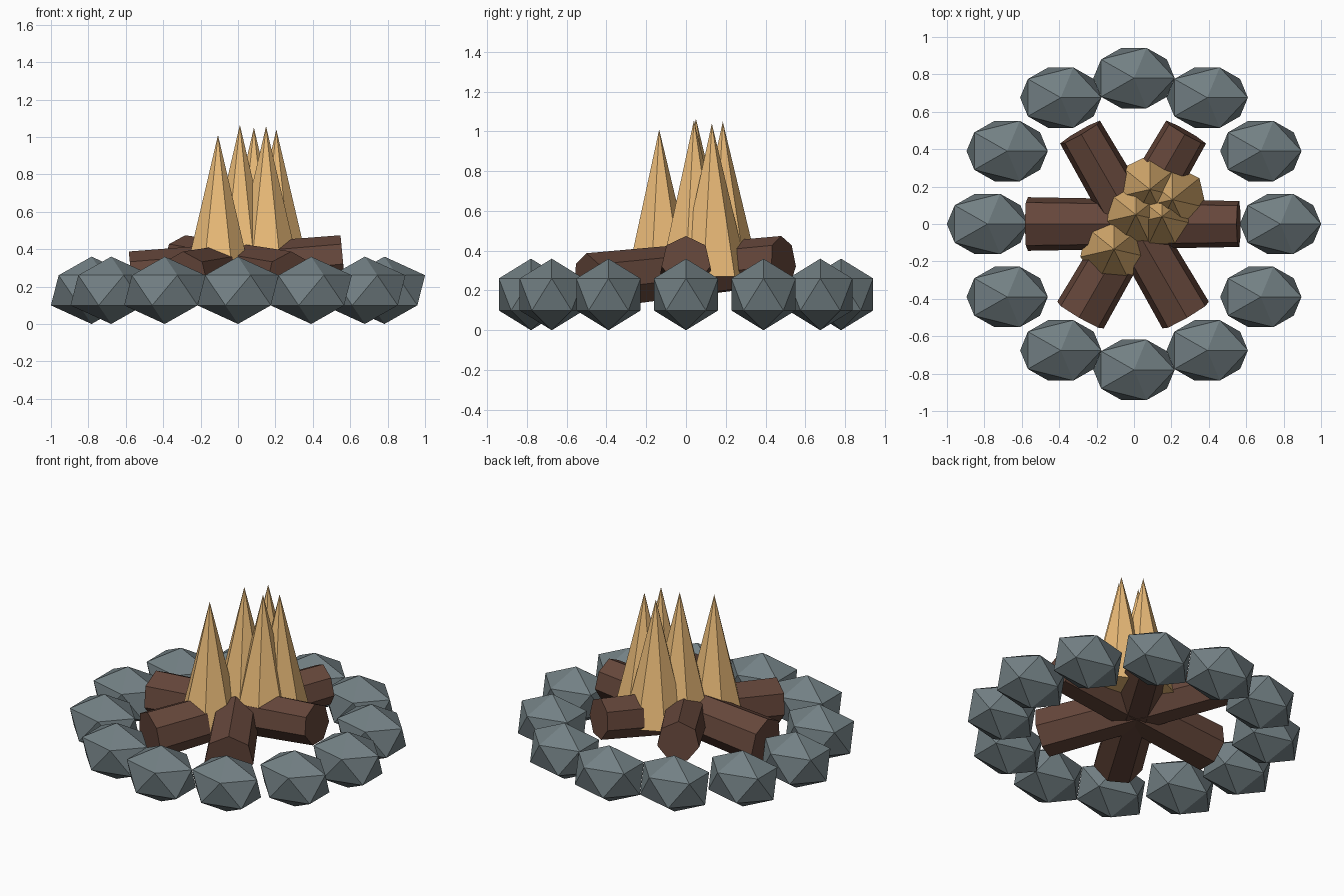
import bpy, bmesh
from math import radians, sin, cos
from mathutils import Matrix, Vector

if "Cube" in bpy.data.objects:
    bpy.data.objects.remove(bpy.data.objects["Cube"])


def material(name, rgb):
    m = bpy.data.materials.new(name)
    m.diffuse_color = (*rgb, 1)
    m.use_nodes = True
    m.node_tree.nodes["Principled BSDF"].inputs["Base Color"].default_value = m.diffuse_color
    return m


STONE = material("stone_grey", (0.17, 0.215, 0.23))
WOOD = material("wood_brown", (0.13, 0.062, 0.043))
FLAME = material("flame_amber", (0.83, 0.50, 0.19))


def finish(bm, name, mat, matrix):
    bm.transform(matrix)
    bmesh.ops.recalc_face_normals(bm, faces=bm.faces)
    me = bpy.data.meshes.new(name)
    bm.to_mesh(me)
    bm.free()
    me.materials.append(mat)
    bpy.context.collection.objects.link(bpy.data.objects.new(name, me))


def cone(name, mat, r1, r2, length, matrix):
    bm = bmesh.new()
    bmesh.ops.create_cone(bm, cap_ends=True, segments=7, radius1=r1,
                          radius2=r2, depth=length)
    bmesh.ops.remove_doubles(bm, verts=bm.verts, dist=1e-5)
    finish(bm, name, mat, matrix)


# Ring of twelve squashed stones, all facing the same way
for i in range(12):
    a = radians(30 * i)
    bm = bmesh.new()
    bmesh.ops.create_icosphere(bm, subdivisions=1, radius=1)
    finish(bm, f"stone_{i + 1}", STONE,
           Matrix.Translation((0.783 * cos(a), 0.78 * sin(a), 0.18))
           @ Matrix.Diagonal((0.243, 0.19, 0.18, 1)))

# Three crossed, tapered logs, thin end raised, one ridge on top
for i in range(3):
    a, tilt = radians(60 * i), 0.095
    axis = Vector((cos(a) * cos(tilt), sin(a) * cos(tilt), sin(tilt)))
    side = Vector((-sin(a), cos(a), 0))
    up = axis.cross(side)
    rot = Matrix((-side, up, axis)).transposed().to_4x4()
    cone(f"log_{i + 1}", WOOD, 0.147, 0.126, 1.135,
         Matrix.Translation((-0.005, 0, 0.295)) @ rot)

# Flame spikes, given by the tip position
HEIGHT = 0.77
for i, (x, y, tip) in enumerate([(-0.107, -0.135, 1.01), (0.01, 0.05, 1.065),
                                 (0.085, 0.185, 1.05), (0.15, 0.04, 1.057),
                                 (0.205, 0.13, 1.035 + 0.005)]):
    cone(f"flame_{i + 1}", FLAME, 0.185, 0, HEIGHT,
         Matrix.Translation((x, y, tip - HEIGHT / 2)))
